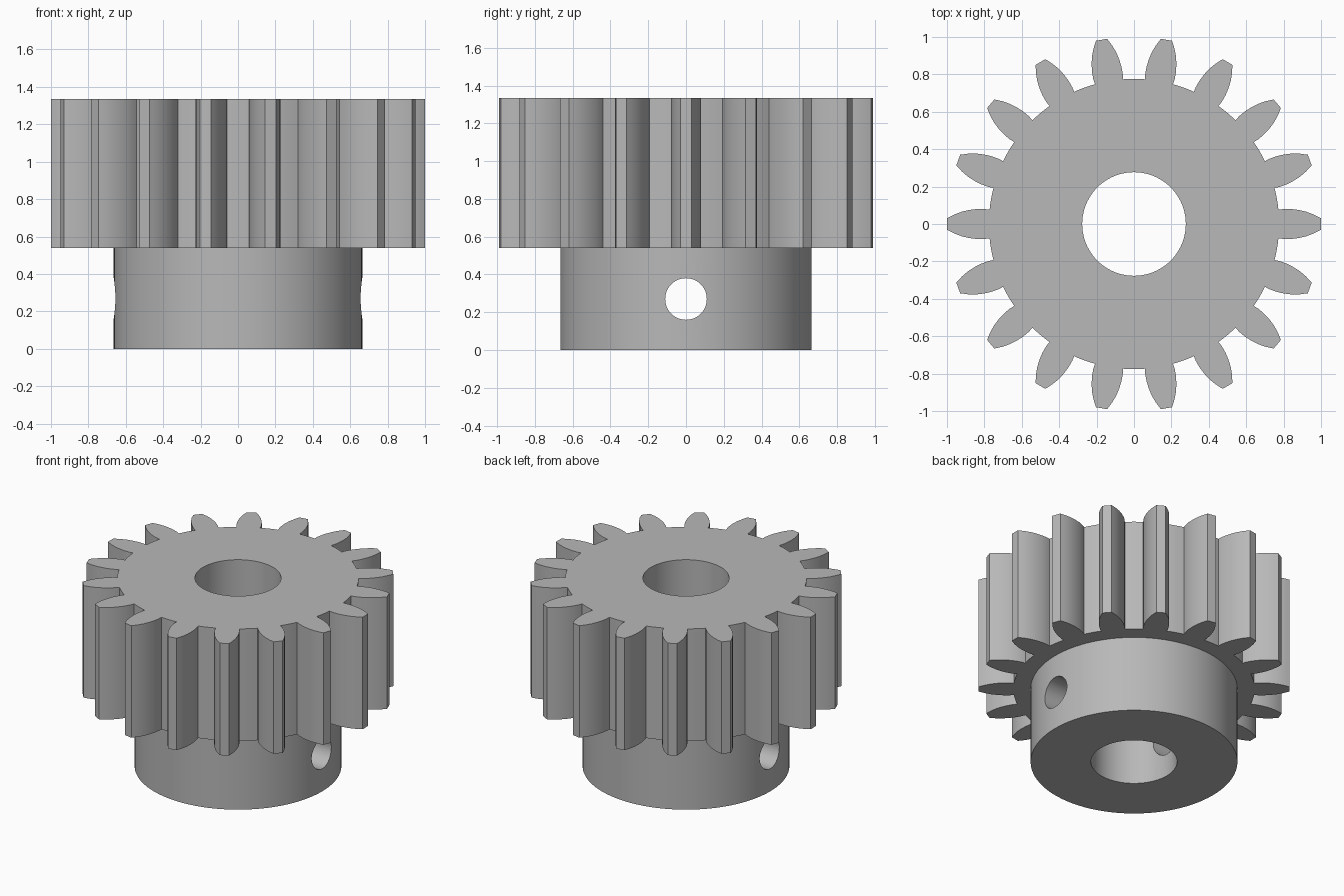
import bpy, bmesh
from math import radians, sin, cos, atan2, hypot, pi

if "Cube" in bpy.data.objects:
    bpy.data.objects.remove(bpy.data.objects["Cube"], do_unlink=True)

TEETH = 18
HUB_TOP, GEAR_TOP = 0.54, 1.335
ROOT_R, HUB_R, BORE_R, SCREW_R = 0.776, 0.665, 0.277, 0.11

steel = bpy.data.materials.new("grey_steel")
steel.use_nodes = True
colour = (0.48, 0.48, 0.48, 1)
steel.diffuse_color = colour
steel.node_tree.nodes["Principled BSDF"].inputs["Base Color"].default_value = colour


def prism(name, outline, z0, z1):
    """Extrude a closed outline from z0 up to z1."""
    bm = bmesh.new()
    face = bm.faces.new([bm.verts.new((x, y, z0)) for x, y in outline])
    top = bmesh.ops.extrude_face_region(bm, geom=[face])["geom"]
    bmesh.ops.translate(bm, vec=(0, 0, z1 - z0),
                        verts=[v for v in top if isinstance(v, bmesh.types.BMVert)])
    bmesh.ops.recalc_face_normals(bm, faces=bm.faces)
    mesh = bpy.data.meshes.new(name)
    bm.to_mesh(mesh)
    bm.free()
    mesh.materials.append(steel)
    obj = bpy.data.objects.new(name, mesh)
    bpy.context.collection.objects.link(obj)
    return obj


def circle(r, n):
    return [(r * cos(2 * pi * i / n), r * sin(2 * pi * i / n)) for i in range(n)]


def cut(obj, cutter):
    mod = obj.modifiers.new("cut", 'BOOLEAN')
    mod.operation, mod.solver, mod.object = 'DIFFERENCE', 'EXACT', cutter
    bpy.context.view_layer.objects.active = obj
    bpy.ops.object.modifier_apply(modifier=mod.name)


# Toothed wheel: half a tooth flank (distance out, half width), mirrored and repeated
flank = [(0.772, 0.076), (0.80, 0.08), (0.84, 0.08), (0.88, 0.075),
         (0.92, 0.066), (0.96, 0.051), (0.985, 0.038), (1.0, 0.03)]
tooth = [(a, -w) for a, w in flank] + [(a, w) for a, w in reversed(flank)]
outline = []
for i in range(TEETH):
    turn = 2 * pi * i / TEETH
    for x, y in tooth:
        r, t = hypot(x, y), atan2(y, x) + turn
        outline.append((r * cos(t), r * sin(t)))
    for k in (-1, 0, 1):                      # rounded valley floor
        t = turn + pi / TEETH + k * radians(2.2)
        outline.append((ROOT_R * cos(t), ROOT_R * sin(t)))
gear = prism("toothed_wheel", outline, HUB_TOP, GEAR_TOP)

# Hub below the wheel
hub = prism("hub", circle(HUB_R, 96), 0, HUB_TOP)

# Shaft bore and cross hole for the set screw
bore = prism("bore_cutter", circle(BORE_R, 72), -0.5, 2)
screw = prism("screw_hole_cutter", circle(SCREW_R, 48), -1, 1)
screw.rotation_euler = (0, radians(90), 0)
screw.location = (0, 0, HUB_TOP / 2)
bpy.context.view_layer.update()

cut(gear, bore)
cut(hub, bore)
cut(hub, screw)
for cutter in (bore, screw):
    bpy.data.objects.remove(cutter, do_unlink=True)

# Smooth curved walls, keep corners crisp
for obj in (gear, hub):
    bpy.ops.object.select_all(action='DESELECT')
    obj.select_set(True)
    bpy.context.view_layer.objects.active = obj
    bpy.ops.object.shade_smooth_by_angle(angle=radians(22))
